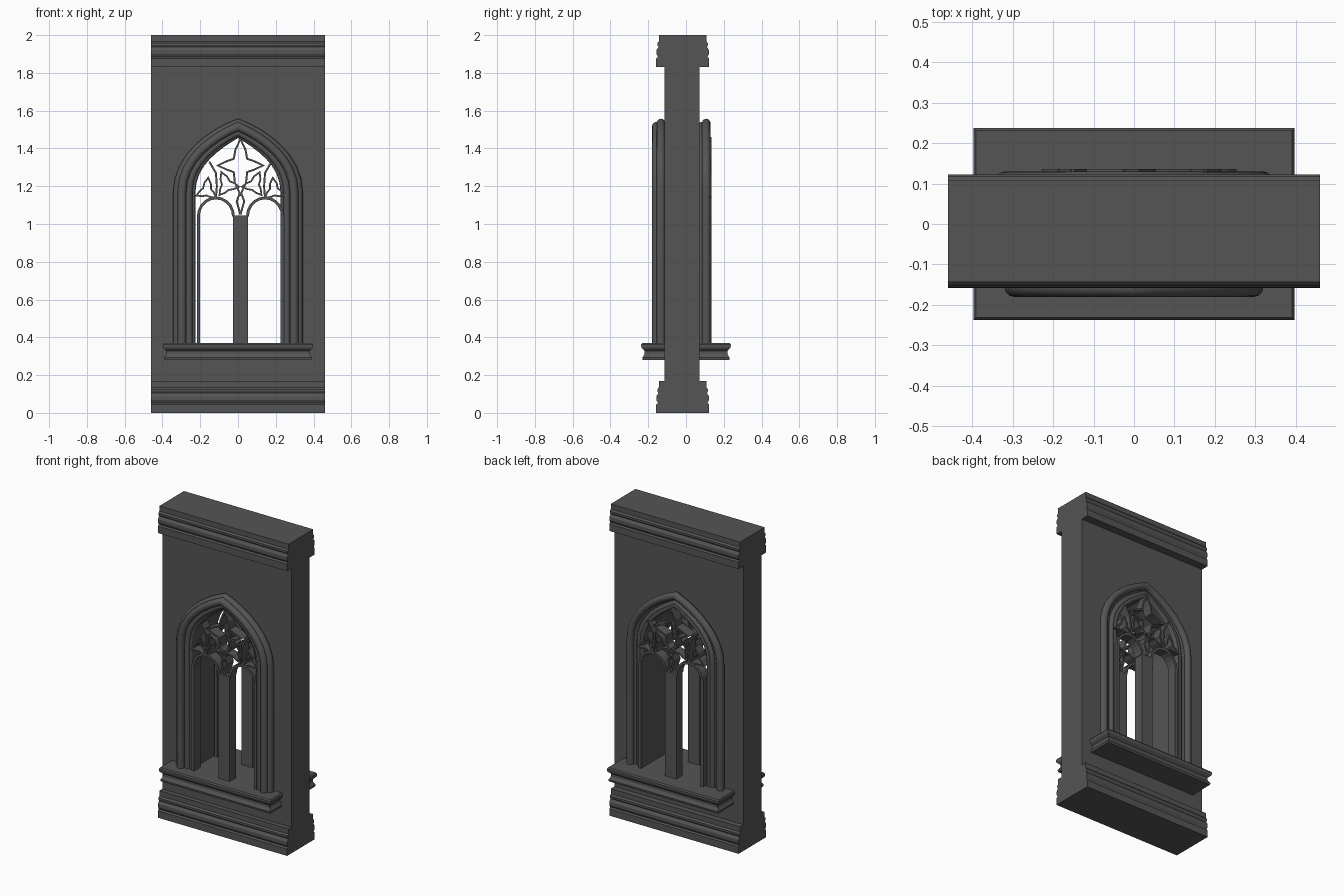
import bpy, bmesh, math
from mathutils import Vector

if "Cube" in bpy.data.objects:
    bpy.data.objects.remove(bpy.data.objects["Cube"])

stone = bpy.data.materials.new("dark_stone")
stone.diffuse_color = (0.09, 0.09, 0.09, 1)
stone.use_nodes = True
stone.node_tree.nodes["Principled BSDF"].inputs["Base Color"].default_value = stone.diffuse_color


def finish(name, bm, smooth=False):
    bmesh.ops.recalc_face_normals(bm, faces=bm.faces)
    me = bpy.data.meshes.new(name)
    bm.to_mesh(me)
    bm.free()
    if smooth:
        for p in me.polygons:
            p.use_smooth = True
        me.set_sharp_from_angle(angle=math.radians(40))
    me.materials.append(stone)
    ob = bpy.data.objects.new(name, me)
    bpy.context.collection.objects.link(ob)
    return ob


def loft(name, rings, closed=False, smooth=False):
    """Skin a list of rings; cap the ends unless the loft is closed."""
    bm = bmesh.new()
    vs = [[bm.verts.new(p) for p in r] for r in rings]
    n, m = len(vs), len(vs[0])
    for i in range(n if closed else n - 1):
        a, b = vs[i], vs[(i + 1) % n]
        for j in range(m):
            k = (j + 1) % m
            bm.faces.new((a[j], a[k], b[k], b[j]))
    if not closed:
        bm.faces.new(vs[0])
        bm.faces.new(vs[-1])
    return finish(name, bm, smooth)


def prism(name, outline, y0, y1):
    """Extrude an (x, z) outline along y."""
    return loft(name, [[(x, y, z) for x, z in outline] for y in (y0, y1)])


def box(name, x0, x1, y0, y1, z0, z1):
    return prism(name, [(x0, z0), (x1, z0), (x1, z1), (x0, z1)], y0, y1)


def sweep(name, path, profile, closed=False, smooth=False):
    """Sweep a (normal, y) profile along an (x, z) path with mitred corners."""
    pts = [Vector(p) for p in path]
    n, rings = len(pts), []
    for i, p in enumerate(pts):
        before = p - pts[i - 1] if (closed or i > 0) else pts[1] - p
        after = pts[(i + 1) % n] - p if (closed or i < n - 1) else before
        t0, t1 = before.normalized(), after.normalized()
        t = (t0 + t1).normalized()
        nor = Vector((-t.y, t.x)) / max(t.dot(t0), 0.5)
        rings.append([(p.x + nor.x * o, y, p.y + nor.y * o) for o, y in profile])
    return loft(name, rings, closed, smooth)


def arch(hw, z0=0.36, segs=8):
    """Jambs and pointed head with half-width hw, left foot to right foot."""
    zs = 1.17
    za = 1.55 - (0.343 - hw) * 0.76
    drop = 0.05 + (0.343 - hw) * 0.13
    p = [Vector(q) for q in ((hw, zs), (hw, zs + 0.5 * (za - zs)),
                             (0.45 * hw, za - drop), (0, za))]
    half = [(hw, z0)]
    for i in range(segs + 1):
        t = i / segs
        s = 1 - t
        q = p[0] * s**3 + p[1] * 3 * s * s * t + p[2] * 3 * s * t * t + p[3] * t**3
        half.append((q.x, q.y))
    return [(-x, z) for x, z in half] + half[-2::-1]


# wall: lower block plus an upright slab around the arched opening
box("wall_lower", -0.46, 0.46, -0.113, 0.072, 0.05, 0.33)
prism("wall_upper", [(-0.46, 0.33), (-0.46, 1.95), (0.46, 1.95), (0.46, 0.33)]
      + arch(0.235, 0.33)[::-1], -0.113, 0.072)

# base and cornice share one moulded section, same on front and back
section = [(-.158, 0), (-.158, .045), (-.148, .052), (-.157, .068), (-.157, .088),
           (-.146, .105), (-.152, .115), (-.152, .125), (-.143, .135), (-.143, .168)]
section += [(-0.035 - y, z) for y, z in reversed(section)]
for name, z0 in (("base", 0), ("cornice", 1.832)):
    loft(name, [[(x, y, z + z0) for y, z in section] for x in (-0.46, 0.46)])

# sill passing through the opening, moulded on all four edges
sill = [(.28, .008), (.292, .006), (.312, .018), (.328, .018), (.342, .003),
        (.352, 0), (.362, 0), (.37, .006)]
loft("sill", [[(sx * (0.397 - d), sy * (0.237 - d), z)
               for sx, sy in ((-1, -1), (1, -1), (1, 1), (-1, 1))] for z, d in sill])

# reveal lining of the opening
prism("reveal_lining", arch(0.30) + arch(0.226)[::-1], -0.14, 0.10)


def foil(cx, cz, lobes, turn, cusp):
    """Cusped leaf star outline; lobes are the tip lengths, going round."""
    out, step = [], math.tau / len(lobes)
    for i, r in enumerate(lobes):
        a0 = turn + i * step
        for a, d in ((-0.5 * step, cusp), (-0.2 * step, 0.62 * r),
                     (0, r), (0.2 * step, 0.62 * r)):
            out.append((cx + d * math.cos(a0 + a), cz + d * math.sin(a0 + a)))
    return out


CX = 0.013  # tracery centre line


def tracery(side, y0, y1):
    def bar(part, path, width, closed=False):
        h = width / 2
        sweep(f"{side}_{part}", [(CX + x, z) for x, z in path],
              [(-h, y0), (h, y0), (h, y1), (-h, y1)], closed)

    # centre mullion and cusped top light
    box(f"{side}_mullion", CX - 0.04, CX + 0.04, y0, y1, 0.36, 1.045)
    bar("top_foil", foil(0, 1.31, [.14, .12, .155, .12], math.pi / 2, .05), 0.010, True)
    for s in (-1, 1):
        # side post, round-headed light, ogee branches and small foils
        bar("side_post", [(s * .222, .36), (s * .222, 1.05)], 0.018)
        head = [(s * (.13 + .093 * math.cos(a)), 1.04 + .098 * math.sin(a))
                for a in (math.pi * i / 10 for i in range(11))]
        bar("light_head", head, 0.015)
        bar("branch", [(0, 1.05), (s * .02, 1.12), (s * .005, 1.16)], 0.010)
        bar("upper_branch", [(s * .13, 1.135), (s * .125, 1.2),
                             (s * .13, 1.27), (s * .165, 1.33)], 0.010)
        bar("inner_foil", foil(s * .072, 1.205, [.075, .065, .065], 
                               math.pi / 2 - s * .4, .026), 0.009, True)
        bar("outer_foil", foil(s * .178, 1.175, [.07, .06, .06],
                               math.pi / 2 + s * .1, .024), 0.009, True)


# arch roll mouldings and tracery, repeated on the front and the back
rolls = [(0.32, -0.133, 0.023), (0.297, -0.157, 0.023),
         (0.258, -0.143, 0.018), (0.238, -0.135, 0.013)]
for side, dy in (("front", 0), ("back", 0.24)):
    for i, (hw, y, r) in enumerate(rolls):
        ring = [(r * math.cos(k * math.tau / 12), y + dy + r * math.sin(k * math.tau / 12))
                for k in range(12)]
        sweep(f"{side}_arch_roll_{i + 1}", arch(hw), ring, smooth=True)
    tracery(side, -0.16 + dy * 0.97, -0.097 + dy * 0.97)
